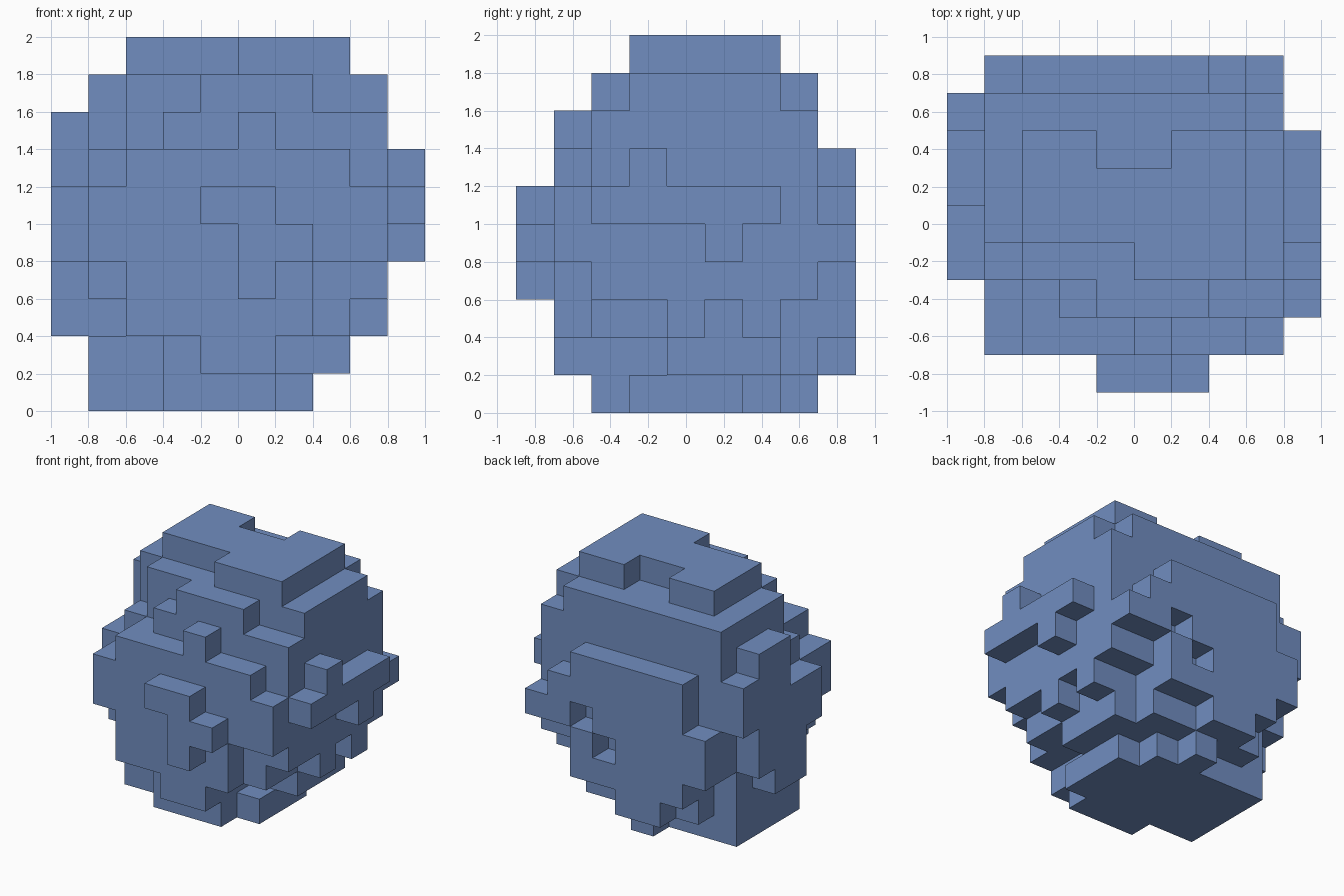
import bpy
import bmesh
from mathutils import Vector

VOXEL = 0.2
ORIGIN = Vector((-1.0, -0.9, 0.0))

cube = bpy.data.objects.get("Cube")
if cube:
    bpy.data.objects.remove(cube, do_unlink=True)

cells = set()


def block(x, y, z):
    """All grid cells in a block; each span is (first, end)."""
    return {(i, j, k) for i in range(*x) for j in range(*y) for k in range(*z)}


def fill(x, y, z):
    cells.update(block(x, y, z))


def carve(x, y, z):
    cells.difference_update(block(x, y, z))


# main body, from the base up
fill(x=(1, 7), y=(3, 6), z=(0, 1))
fill(x=(1, 6), y=(6, 7), z=(0, 1))
fill(x=(1, 8), y=(4, 7), z=(1, 3))
fill(x=(1, 9), y=(2, 8), z=(3, 6))
fill(x=(1, 9), y=(3, 8), z=(6, 7))
fill(x=(1, 9), y=(4, 8), z=(7, 8))
fill(x=(1, 9), y=(4, 7), z=(8, 9))

# top slab with a step in front and a notch behind
fill(x=(2, 8), y=(4, 7), z=(9, 10))
fill(x=(5, 8), y=(3, 4), z=(9, 10))
carve(x=(4, 6), y=(6, 7), z=(9, 10))

# front of the underside
fill(x=(3, 6), y=(2, 3), z=(0, 2))
fill(x=(1, 6), y=(3, 4), z=(1, 2))
fill(x=(4, 6), y=(1, 2), z=(1, 2))
fill(x=(2, 8), y=(2, 4), z=(2, 3))

# front wall
fill(x=(2, 7), y=(1, 2), z=(2, 4))
fill(x=(1, 9), y=(1, 2), z=(4, 6))
fill(x=(2, 8), y=(1, 2), z=(6, 7))
fill(x=(2, 9), y=(2, 3), z=(6, 7))

# front knobs
fill(x=(5, 6), y=(0, 1), z=(3, 4))
fill(x=(5, 7), y=(0, 1), z=(4, 5))
fill(x=(4, 6), y=(0, 1), z=(5, 6))
fill(x=(5, 6), y=(1, 2), z=(7, 8))

# front of the shoulders
fill(x=(3, 9), y=(2, 3), z=(7, 8))
fill(x=(2, 9), y=(3, 4), z=(7, 9))
fill(x=(4, 7), y=(2, 3), z=(8, 9))

# back wall
fill(x=(4, 5), y=(7, 8), z=(0, 1))
fill(x=(2, 7), y=(7, 8), z=(1, 3))
fill(x=(3, 5), y=(8, 9), z=(1, 2))
fill(x=(2, 7), y=(8, 9), z=(2, 3))
fill(x=(1, 7), y=(8, 9), z=(3, 4))
fill(x=(1, 9), y=(8, 9), z=(4, 5))
fill(x=(2, 8), y=(8, 9), z=(5, 6))
fill(x=(2, 7), y=(8, 9), z=(6, 7))
fill(x=(1, 8), y=(7, 8), z=(8, 9))

# pits in the back wall
carve(x=(6, 7), y=(8, 9), z=(4, 5))
carve(x=(5, 6), y=(8, 9), z=(3, 4))

# left ledges and knobs
for y in (4, 6):
    fill(x=(8, 9), y=(y, y + 1), z=(2, 3))
fill(x=(9, 10), y=(5, 6), z=(4, 5))
fill(x=(9, 10), y=(2, 7), z=(5, 6))
fill(x=(9, 10), y=(3, 4), z=(6, 7))

# right ledges
fill(x=(0, 1), y=(4, 6), z=(2, 3))
fill(x=(0, 1), y=(4, 7), z=(3, 4))
fill(x=(0, 1), y=(3, 7), z=(4, 5))
fill(x=(0, 1), y=(3, 8), z=(5, 6))
fill(x=(0, 1), y=(5, 8), z=(6, 7))
fill(x=(0, 1), y=(5, 7), z=(7, 8))


def build_skin(bm):
    """Add one quad for every cell side that has no neighbour."""
    verts = {}

    def corner(point):
        key = tuple(round(c) for c in point)
        if key not in verts:
            verts[key] = bm.verts.new(ORIGIN + Vector(key) * VOXEL)
        return verts[key]

    for cell in sorted(cells):
        for axis in range(3):
            u, v, w = (Vector([float(n == (axis + s) % 3) for n in range(3)])
                       for s in range(3))
            for side in (-1, 1):
                near = tuple(round(c) for c in Vector(cell) + u * side)
                if near in cells:
                    continue
                base = Vector(cell) + (u if side > 0 else u * 0)
                quad = [base, base + v, base + v + w, base + w]
                if side < 0:
                    quad.reverse()
                bm.faces.new([corner(p) for p in quad])


# stone mesh
bm = bmesh.new()
build_skin(bm)
mesh = bpy.data.meshes.new("blocky_rock")
bm.to_mesh(mesh)
bm.free()
rock = bpy.data.objects.new("blocky_rock", mesh)
bpy.context.collection.objects.link(rock)

# colour
colour = (0.165, 0.27, 0.527, 1.0)
blue = bpy.data.materials.new("slate_blue")
blue.use_nodes = True
blue.diffuse_color = colour
for node in blue.node_tree.nodes:
    if node.type == "BSDF_PRINCIPLED":
        node.inputs["Base Color"].default_value = colour
mesh.materials.append(blue)
